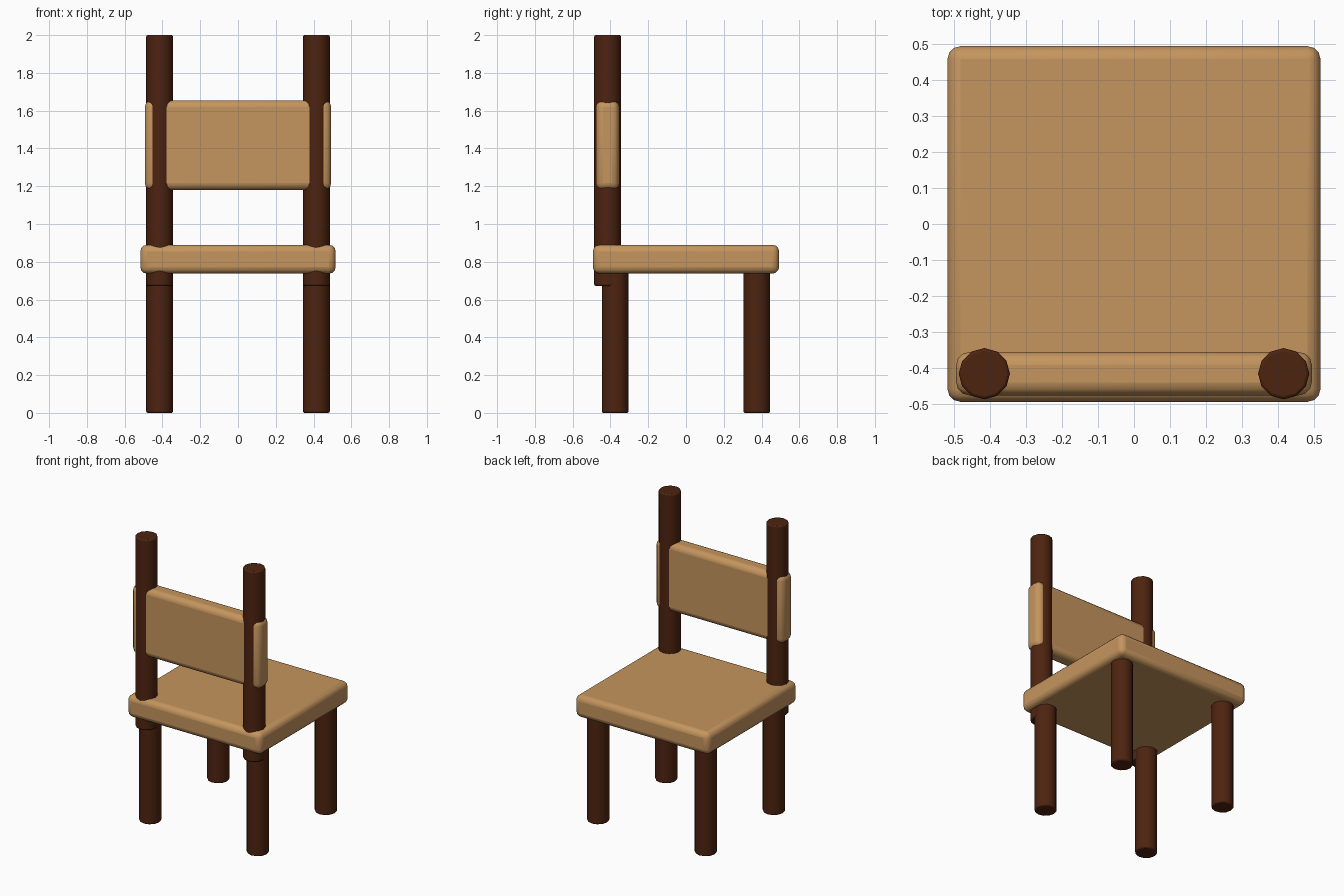
import bpy, math

if "Cube" in bpy.data.objects:
    bpy.data.objects.remove(bpy.data.objects["Cube"])


def material(name, rgb):
    m = bpy.data.materials.new(name)
    m.diffuse_color = (*rgb, 1)
    m.use_nodes = True
    m.node_tree.nodes["Principled BSDF"].inputs["Base Color"].default_value = m.diffuse_color
    return m


TAN = material("light wood", (0.56, 0.30, 0.112))
BROWN = material("dark wood", (0.075, 0.017, 0.005))


def finish(ob, name, mat, width, segments, angle):
    ob.name = name
    ob.data.materials.append(mat)
    bev = ob.modifiers.new("rounded edges", "BEVEL")
    bev.width, bev.segments = width, segments
    bev.limit_method, bev.angle_limit = "ANGLE", math.radians(50)
    bpy.ops.object.shade_smooth_by_angle(angle=math.radians(angle))


def board(name, lo, hi):
    centre = [(a + b) / 2 for a, b in zip(lo, hi)]
    bpy.ops.mesh.primitive_cube_add(size=1, location=centre)
    ob = bpy.context.object
    ob.scale = [b - a for a, b in zip(lo, hi)]
    bpy.ops.object.transform_apply(location=False, rotation=False, scale=True)
    finish(ob, name, TAN, 0.036, 3, 50)


def pole(name, x, y, z0, z1):
    bpy.ops.mesh.primitive_cylinder_add(vertices=12, radius=0.071, depth=z1 - z0,
                                        location=(x, y, (z0 + z1) / 2))
    finish(bpy.context.object, name, BROWN, 0.008, 2, 40)


# Seat and backrest boards
board("seat", (-0.517, -0.493, 0.737), (0.517, 0.493, 0.89))
board("backrest", (-0.493, -0.475, 1.18), (0.493, -0.355, 1.655))

# Legs and back posts, left and right
for side, x in (("left", -0.415), ("right", 0.415)):
    pole(side + "_front_leg", x, -0.375, 0, 0.80)
    pole(side + "_rear_leg", x, 0.375, 0, 0.80)
    pole(side + "_back_post", x, -0.415, 0.672, 2.0)
